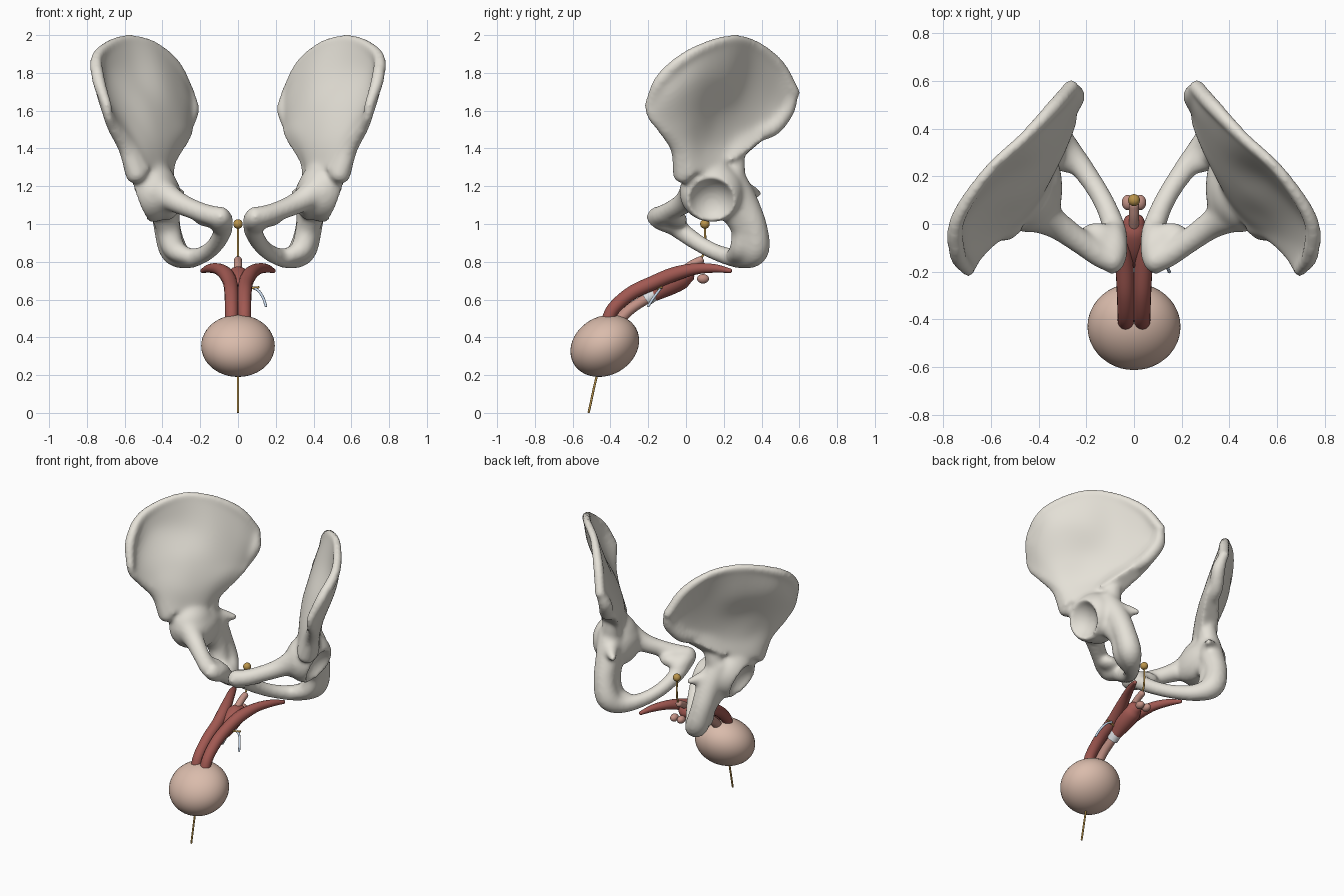
import bpy, bmesh, math
from mathutils import Vector, Matrix

if "Cube" in bpy.data.objects:
    bpy.data.objects.remove(bpy.data.objects["Cube"])


def material(name, r, g, b):
    m = bpy.data.materials.new(name)
    m.diffuse_color = (r, g, b, 1)
    m.use_nodes = True
    m.node_tree.nodes["Principled BSDF"].inputs["Base Color"].default_value = m.diffuse_color
    return m


BONE = material("bone", .78, .75, .68)
RED = material("muscle", .36, .10, .085)
PINK = material("mucosa", .55, .29, .24)
SKIN = material("skin", .70, .50, .41)
GOLD = material("gold", .50, .30, .07)
GREY = material("cuff_grey", .72, .74, .76)
BLUE = material("tubing_blue", .55, .66, .80)


def spline(pts, n):
    """Catmull-Rom samples through tuples of any length."""
    v = [Vector(p) for p in pts]
    v = [2 * v[0] - v[1]] + v + [2 * v[-1] - v[-2]]
    out = []
    for i in range(1, len(v) - 2):
        a, b, c, d = v[i - 1:i + 3]
        for k in range(n):
            t = k / n
            out.append(.5 * (2 * b + (c - a) * t + (2 * a - 5 * b + 4 * c - d) * t * t
                             + (3 * b - a - 3 * c + d) * t ** 3))
    return out + [v[-2]]


def add_tube(bm, pts, n=6, sides=16):
    """Tube through (x, y, z, radius) points with domed ends."""
    s = spline([p[:3] for p in pts], n)
    rad = [q[0] for q in spline([(p[3], 0) for p in pts], n)]
    rings = [(p, max(r, .002)) for p, r in zip(s, rad)]
    d0, d1 = (s[0] - s[1]).normalized(), (s[-1] - s[-2]).normalized()
    dome = [(.5, .866), (.87, .5)]
    head = [(s[0] + d0 * rad[0] * k * .7, rad[0] * w) for k, w in reversed(dome)]
    tail = [(s[-1] + d1 * rad[-1] * k * .7, rad[-1] * w) for k, w in dome]
    rings = head + rings + tail
    rows, u = [], None
    for i, (p, r) in enumerate(rings):
        t = (rings[min(i + 1, len(rings) - 1)][0] - rings[max(i - 1, 0)][0]).normalized()
        if u is None:
            u = t.orthogonal()
        u = (u - t * u.dot(t)).normalized()
        w = t.cross(u)
        rows.append([bm.verts.new(p + r * (u * math.cos(a) + w * math.sin(a)))
                     for a in (2 * math.pi * k / sides for k in range(sides))])
    for a, b in zip(rows, rows[1:]):
        for k in range(sides):
            j = (k + 1) % sides
            bm.faces.new((a[k], a[j], b[j], b[k]))
    bm.faces.new(rows[0][::-1])
    bm.faces.new(rows[-1])


def add_ball(bm, c, r, rot=0):
    m = Matrix.Translation(c) @ Matrix.Rotation(rot, 4, 'X') @ Matrix.Diagonal((*r, 1))
    bmesh.ops.create_uvsphere(bm, u_segments=40, v_segments=24, radius=1, matrix=m)


def finish(bm, name, mat, mirror=False):
    bmesh.ops.recalc_face_normals(bm, faces=bm.faces)
    me = bpy.data.meshes.new(name)
    bm.to_mesh(me)
    bm.free()
    me.polygons.foreach_set("use_smooth", [True] * len(me.polygons))
    ob = bpy.data.objects.new(name, me)
    bpy.context.collection.objects.link(ob)
    if mat:
        me.materials.append(mat)
    if mirror:
        ob.modifiers.new("mirror", 'MIRROR').use_mirror_merge = False
    return ob


def tube(name, mat, pts, mirror=False):
    bm = bmesh.new()
    add_tube(bm, pts)
    return finish(bm, name, mat, mirror)


def ball(name, mat, c, r, rot=0, mirror=False):
    bm = bmesh.new()
    add_ball(bm, c, r, rot)
    return finish(bm, name, mat, mirror)


# iliac wing: rows from crest to neck, each front to back
wing = [
    [(.695, -.195, 1.63), (.74, -.125, 1.77), (.74, .02, 1.895), (.61, .22, 1.975), (.46, .36, 1.95), (.335, .49, 1.84), (.26, .575, 1.69)],
    [(.685, -.18, 1.57), (.72, -.07, 1.69), (.69, .06, 1.77), (.565, .20, 1.78), (.42, .31, 1.76), (.315, .43, 1.69), (.245, .54, 1.61)],
    [(.655, -.12, 1.50), (.64, -.03, 1.55), (.59, .05, 1.58), (.49, .15, 1.60), (.39, .26, 1.58), (.31, .38, 1.55), (.26, .51, 1.52)],
    [(.59, -.04, 1.40), (.57, .00, 1.42), (.515, .06, 1.43), (.455, .13, 1.44), (.395, .21, 1.44), (.34, .31, 1.46), (.29, .43, 1.465)],
    [(.535, -.01, 1.26), (.52, .03, 1.28), (.49, .08, 1.29), (.455, .13, 1.30), (.43, .18, 1.30), (.42, .23, 1.31), (.40, .27, 1.33)]]
cols = [spline(c, 5) for c in zip(*[spline(r, 5) for r in wing])]
bm = bmesh.new()
nc, nr = len(cols), len(cols[0])
sheets = []
for side in (-1, 1):
    g = []
    for i in range(nc):
        line = []
        for j in range(nr):
            du = cols[min(i + 1, nc - 1)][j] - cols[max(i - 1, 0)][j]
            dv = cols[i][min(j + 1, nr - 1)] - cols[i][max(j - 1, 0)]
            thick = .023 + .05 * (j / (nr - 1)) ** 2
            line.append(bm.verts.new(cols[i][j] + side * thick * du.cross(dv).normalized()))
        g.append(line)
    sheets.append(g)
for g in sheets:
    for i in range(nc - 1):
        for j in range(nr - 1):
            bm.faces.new((g[i][j], g[i + 1][j], g[i + 1][j + 1], g[i][j + 1]))
rim = ([(i, 0) for i in range(nc)] + [(nc - 1, j) for j in range(1, nr)]
       + [(i, nr - 1) for i in range(nc - 2, -1, -1)] + [(0, j) for j in range(nr - 2, 0, -1)])
for (a, b), (c, d) in zip(rim, rim[1:] + rim[:1]):
    bm.faces.new((sheets[0][a][b], sheets[0][c][d], sheets[1][c][d], sheets[1][a][b]))

# iliac crest, front edge and rear joint mass
add_tube(bm, [(*p, r) for p, r in zip(wing[0], (.028, .036, .032, .026, .027, .034, .034))])
add_tube(bm, [(*wing[k][0], r) for k, r in enumerate((.028, .026, .03, .044, .06))])
add_tube(bm, [(.255, .56, 1.67, .035), (.25, .53, 1.60, .045), (.29, .46, 1.51, .045), (.325, .36, 1.47, .045),
              (.375, .27, 1.40, .05), (.40, .25, 1.28, .065)])
# hip socket mass and inner wall of the pelvis
add_ball(bm, (.45, .135, 1.17), (.135, .17, .16))
add_ball(bm, (.375, .15, 1.14), (.075, .17, .12))
# ischium and lower ramus to the pubis
add_tube(bm, [(.42, .23, 1.25, .08), (.39, .30, 1.12, .08), (.375, .36, .98, .072), (.34, .365, .86, .075),
              (.27, .30, .818, .056), (.185, .19, .838, .046), (.12, .08, .89, .045), (.08, -.03, .965, .05), (.075, -.11, 1.02, .05)])
add_tube(bm, [(.41, .22, 1.12, .08), (.37, .30, .98, .065), (.34, .29, .87, .06), (.27, .25, .83, .042)])
# upper ramus
add_tube(bm, [(.08, -.155, 1.04, .052), (.14, -.13, 1.045, .054), (.23, -.07, 1.075, .053), (.33, -.00, 1.12, .062), (.44, .06, 1.19, .09)])
add_ball(bm, (.09, -.10, 1.015), (.065, .115, .062), -.3)
add_ball(bm, (.155, -.06, 1.03), (.08, .07, .045), -.2)
# ischial spine
add_tube(bm, [(.38, .29, 1.18, .06), (.33, .35, 1.17, .036), (.29, .385, 1.16, .02)])
hip = finish(bm, "hip_bones", BONE)

# fuse, hollow the socket, smooth, mirror
cutter = ball("socket_cutter", None, (.605, .135, 1.10), (.15, .14, .145))
cutter.hide_render = True


def remesh(size):
    m = hip.modifiers.new("fuse", 'REMESH')
    m.mode, m.voxel_size, m.use_smooth_shade = 'VOXEL', size, True


remesh(.011)
cut = hip.modifiers.new("socket", 'BOOLEAN')
cut.operation, cut.object = 'DIFFERENCE', cutter
remesh(.011)
sm = hip.modifiers.new("smooth", 'SMOOTH')
sm.factor, sm.iterations = .5, 16
dg = bpy.context.evaluated_depsgraph_get()
fused = bpy.data.meshes.new_from_object(hip.evaluated_get(dg))
hip.modifiers.clear()
hip.data = fused
if not fused.materials:
    fused.materials.append(BONE)
fused.polygons.foreach_set("use_smooth", [True] * len(fused.polygons))
hip.modifiers.new("mirror", 'MIRROR').use_mirror_merge = False
bpy.data.objects.remove(cutter)

# paired erectile bodies spreading back to the hip bones
tube("erectile_body", RED, [(.034, -.42, .47, .034), (.034, -.385, .55, .035), (.035, -.29, .633, .037), (.042, -.17, .69, .038),
                            (.065, -.06, .735, .038), (.105, .05, .762, .03), (.15, .15, .765, .023), (.188, .235, .752, .012)], True)
# bulb muscle and spongy body under them
tube("bulb_muscle", RED, [(0, -.17, .625, .036), (0, -.10, .675, .058), (0, -.03, .715, .062), (0, .01, .735, .045)])
tube("spongy_body", PINK, [(0, -.38, .46, .03), (0, -.30, .545, .029), (0, -.20, .61, .028), (0, -.10, .67, .03)])
tube("urethra", PINK, [(0, -.03, .74, .022), (0, .03, .785, .022), (0, .08, .81, .021)])
ball("small_gland", PINK, (.026, .09, .71), (.025, .032, .025), 0, True)
# rounded sac
ball("sac", SKIN, (0, -.43, .355), (.195, .19, .155), math.radians(30))
# guide wire with end ball
tube("guide_wire", GOLD, [(0, -.515, .003, .006), (0, -.465, .22, .006), (0, -.38, .47, .006), (0, -.20, .61, .006),
                          (0, 0, .76, .006), (0, .08, .82, .006), (0, .10, .88, .006), (0, .10, 1.0, .006)])
ball("wire_end_ball", GOLD, (0, .10, 1.0), (.025, .025, .025))
# cuff around the spongy body, connector and tubing
bm = bmesh.new()
bmesh.ops.create_cone(bm, cap_ends=True, segments=32, radius1=.036, radius2=.036, depth=.08,
                      matrix=Matrix.Translation((0, -.18, .622)) @ Matrix.Rotation(math.radians(-56), 4, 'X'))
cuff = finish(bm, "cuff", GREY)
cuff.data.polygons.foreach_set("use_smooth", [len(p.vertices) == 4 for p in cuff.data.polygons])
tube("tubing_connector", GOLD, [(.03, -.15, .655, .006), (.11, -.13, .665, .006)])
tube("tubing", BLUE, [(.075, -.13, .665, .007), (.11, -.145, .645, .007), (.135, -.175, .605, .007), (.148, -.20, .565, .007)])
